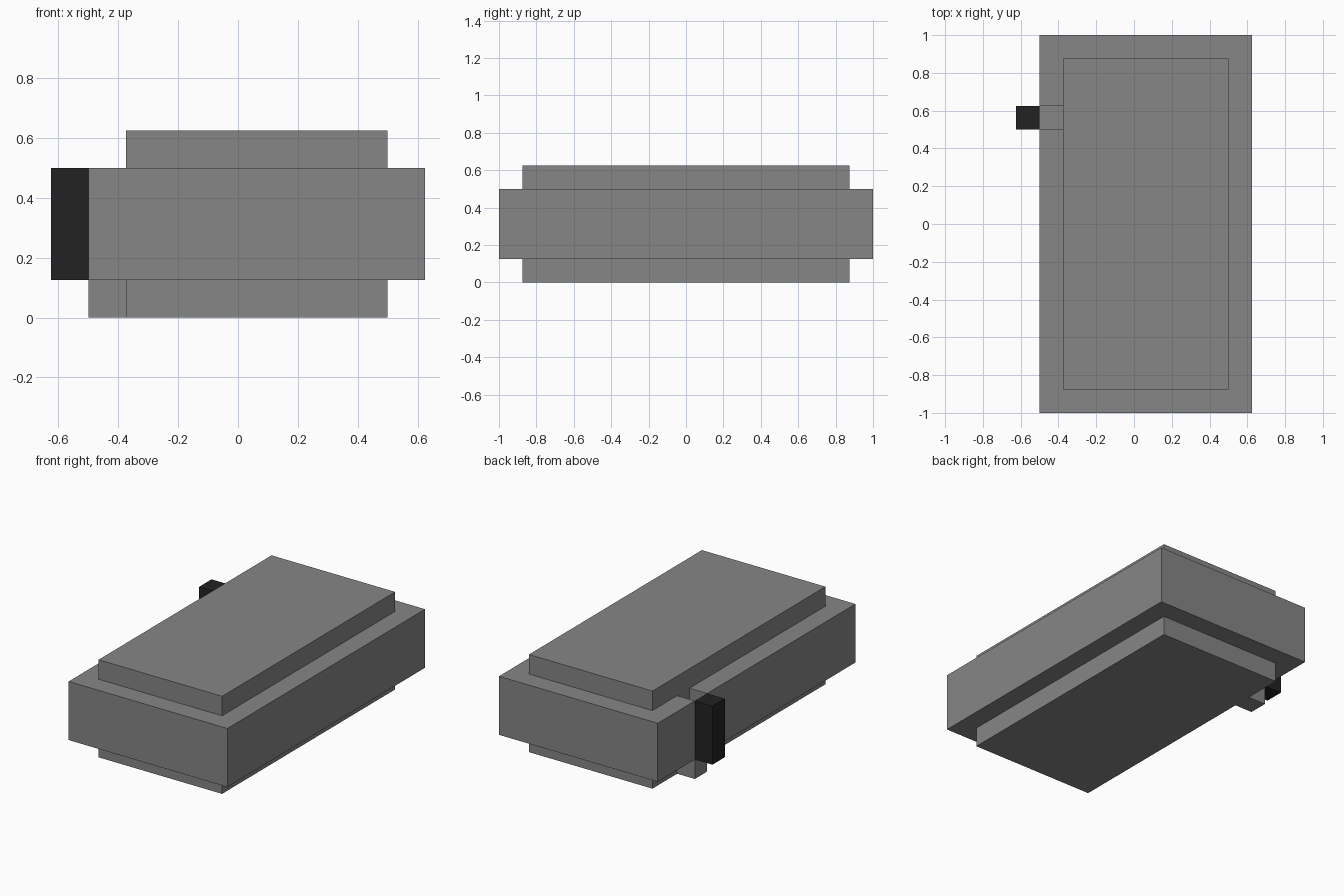
import bpy
import bmesh

cube = bpy.data.objects.get("Cube")
if cube:
    bpy.data.objects.remove(cube, do_unlink=True)


def make_material(name, value):
    mat = bpy.data.materials.new(name)
    mat.use_nodes = True
    color = (value, value, value, 1)
    mat.diffuse_color = color
    mat.node_tree.nodes["Principled BSDF"].inputs["Base Color"].default_value = color
    return mat


def slab(name, outline, bottom, top, mat):
    """Extrude a counter-clockwise plan outline between two heights."""
    bm = bmesh.new()
    face = bm.faces.new([bm.verts.new((x, y, bottom)) for x, y in outline])
    result = bmesh.ops.extrude_face_region(bm, geom=[face], use_keep_orig=True)
    raised = [v for v in result["geom"] if isinstance(v, bmesh.types.BMVert)]
    bmesh.ops.translate(bm, verts=raised, vec=(0, 0, top - bottom))
    bmesh.ops.recalc_face_normals(bm, faces=bm.faces)
    mesh = bpy.data.meshes.new(name)
    bm.to_mesh(mesh)
    bm.free()
    mesh.materials.append(mat)
    obj = bpy.data.objects.new(name, mesh)
    bpy.context.collection.objects.link(obj)
    return obj


def rectangle(x0, x1, y0, y1):
    return [(x0, y0), (x1, y0), (x1, y1), (x0, y1)]


def stepped(x0, x1, half_length, step_x):
    """Rectangle whose -x side steps to step_x across the slot."""
    step = [(x0, SLOT[1]), (step_x, SLOT[1]), (step_x, SLOT[0]), (x0, SLOT[0])]
    return rectangle(x0, x1, -half_length, half_length) + step


grey = make_material("mid grey", 0.24)
black = make_material("soft black", 0.016)

SLOT = (0.5, 0.625)
INNER, OUTER, TIP = -0.375, -0.5, -0.625

# Wide middle body with a slot in its side
slab("body", stepped(OUTER, 0.625, 1, INNER), 0.125, 0.5, grey)
# Base plate with a tab under the slot
slab("base_plate", stepped(INNER, 0.5, 0.875, OUTER), 0, 0.125, grey)
# Raised lid
slab("top_plate", rectangle(INNER, 0.5, -0.875, 0.875), 0.5, 0.625, grey)
# Dark upright bar outside the slot
slab("side_bar", rectangle(TIP, OUTER, *SLOT), 0.125, 0.5, black)
